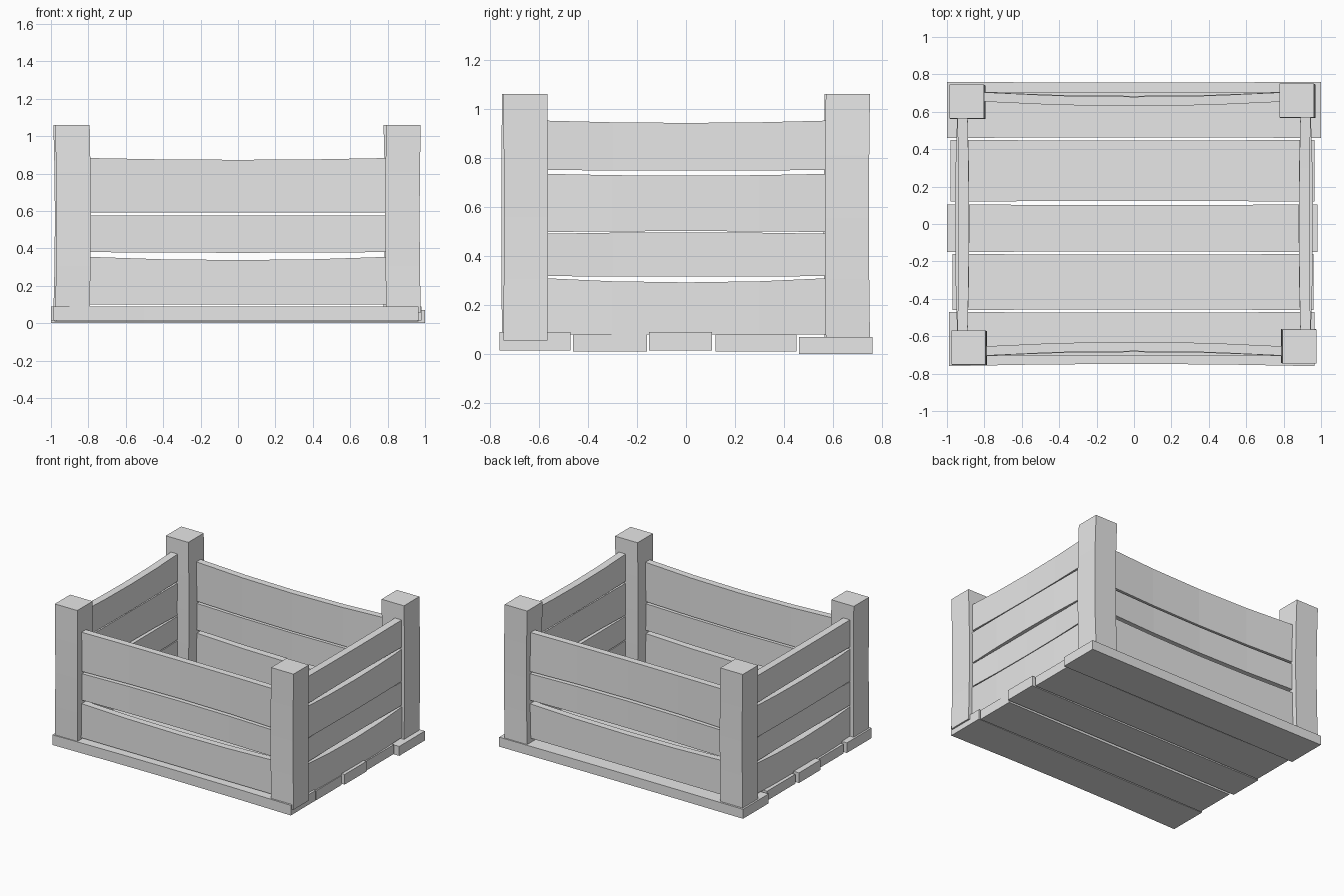
import bpy
import bmesh
from mathutils import Matrix, Vector

if "Cube" in bpy.data.objects:
    bpy.data.objects.remove(bpy.data.objects["Cube"], do_unlink=True)

grey = bpy.data.materials.new("plain_grey")
grey.use_nodes = True
grey.diffuse_color = (0.8, 0.8, 0.8, 1)
grey.node_tree.nodes["Principled BSDF"].inputs["Base Color"].default_value = (0.8, 0.8, 0.8, 1)

STATIONS = 4


def plank(name, low, high, axis, bow_low=(0, 0, 0), bow_high=None, turn=False):
    """Box cut along its length, its low and high faces bowed at the middle."""
    low, high = Vector(low), Vector(high)
    bow_low = Vector(bow_low)
    bow_high = bow_low if bow_high is None else Vector(bow_high)
    u, v = [i for i in range(3) if i != axis]
    bm = bmesh.new()
    rings = []
    for s in range(STATIONS + 1):
        t = s / STATIONS
        bend = 1 - (2 * t - 1) ** 2
        ring = []
        for a, b in ((0, 0), (1, 0), (1, 1), (0, 1)):
            p = Vector((0, 0, 0))
            p[axis] = low[axis] + (high[axis] - low[axis]) * t
            for i, side in ((u, a), (v, b)):
                p[i] = (high[i] + bow_high[i] * bend) if side else (low[i] + bow_low[i] * bend)
            ring.append(bm.verts.new(p))
        rings.append(ring)
    for r, q in zip(rings, rings[1:]):
        for i in range(4):
            j = (i + 1) % 4
            bm.faces.new((r[i], r[j], q[j], q[i]))
    bm.faces.new(rings[0])
    bm.faces.new(rings[-1])
    if turn:
        bm.transform(Matrix.Diagonal((-1, -1, 1, 1)))
    bmesh.ops.recalc_face_normals(bm, faces=bm.faces)
    mesh = bpy.data.meshes.new(name)
    bm.to_mesh(mesh)
    bm.free()
    mesh.materials.append(grey)
    obj = bpy.data.objects.new(name, mesh)
    bpy.context.collection.objects.link(obj)
    return obj


# Floor planks: x range, y range, z range
floor = [
    (-0.99, 0.965, -0.76, -0.47, 0.015, 0.09),
    (-0.97, 0.96, -0.46, -0.16, 0.01, 0.08),
    (-1.0, 0.98, -0.15, 0.105, 0.015, 0.09),
    (-0.98, 0.965, 0.12, 0.45, 0.01, 0.08),
    (-1.0, 1.0, 0.46, 0.76, 0.0, 0.07),
]
for n, (x0, x1, y0, y1, z0, z1) in enumerate(floor):
    bow = (0, 0.012 if n == 0 else 0.003, 0)
    plank(f"floor_plank_{n + 1}", (x0, y0, z0), (x1, y1, z1), 0, bow, (0, -0.004, 0))

# Corner posts: name, centre x, centre y, slight lean at mid height
posts = [
    ("front_right_post", -0.885, -0.66, 0.006),
    ("front_left_post", 0.885, -0.655, -0.006),
    ("back_right_post", -0.895, 0.655, 0.008),
    ("back_left_post", 0.87, 0.66, 0.008),
]
for name, x, y, lean in posts:
    plank(name, (x - 0.092, y - 0.09, 0.055), (x + 0.092, y + 0.09, 1.06), 2, (lean, -lean / 2, 0))

# Front and back boards: z range, inward bow, bottom and top edge sag
long_boards = [
    (0.10, 0.355, 0.0, 0.0, -0.018),
    (0.38, 0.576, 0.02, -0.004, 0.0),
    (0.592, 0.883, 0.025, 0.0, -0.01),
]
# Side boards, in the same order of values
short_boards = [
    (0.08, 0.31, -0.012, 0.0, -0.018),
    (0.318, 0.49, 0.01, -0.003, 0.006),
    (0.497, 0.735, -0.012, 0.004, -0.008),
    (0.75, 0.952, 0.008, -0.002, -0.01),
]
for turn in (False, True):
    wall = "back" if turn else "front"
    for n, (z0, z1, bow, sag0, sag1) in enumerate(long_boards):
        plank(f"{wall}_board_{n + 1}", (-0.82, -0.705, z0), (0.82, -0.655, z1), 0,
              (0, bow, sag0), (0, bow, sag1), turn)
    wall = "right" if turn else "left"
    for n, (z0, z1, bow, sag0, sag1) in enumerate(short_boards):
        plank(f"{wall}_board_{n + 1}", (0.89, -0.6, z0), (0.945, 0.6, z1), 1,
              (-bow, 0, sag0), (-bow, 0, sag1), turn)
